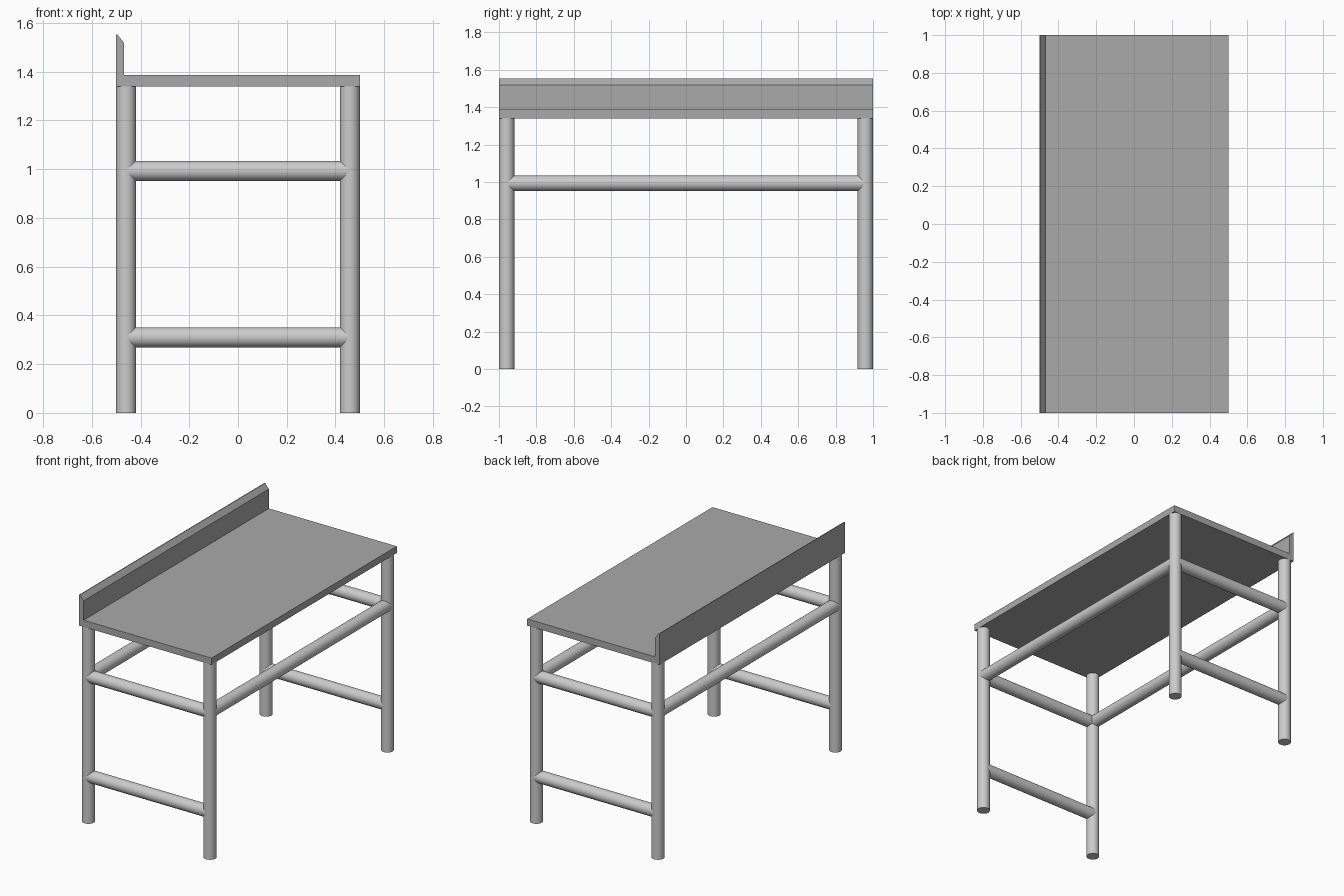
import bpy
import bmesh
from math import radians
from mathutils import Vector

if "Cube" in bpy.data.objects:
    bpy.data.objects.remove(bpy.data.objects["Cube"])

R = 0.041              # tube radius
LX, LY = 0.459, 0.959  # leg axis positions
TOP_Z = 1.34           # underside of worktop


def tube(name, a, b):
    """Smooth round tube from point a to point b."""
    a, b = Vector(a), Vector(b)
    d = b - a
    bpy.ops.mesh.primitive_cylinder_add(vertices=40, radius=R, depth=d.length,
                                        location=(a + b) / 2)
    ob = bpy.context.object
    ob.name = name
    ob.rotation_euler = d.to_track_quat('Z', 'Y').to_euler()
    bpy.ops.object.shade_smooth_by_angle(angle=radians(30))
    return ob


def extrude_y(name, profile, y0, y1):
    """Extrude an x/z profile along y."""
    bm = bmesh.new()
    face = bm.faces.new([bm.verts.new((x, y0, z)) for x, z in profile])
    ext = bmesh.ops.extrude_face_region(bm, geom=[face])
    verts = [v for v in ext['geom'] if isinstance(v, bmesh.types.BMVert)]
    bmesh.ops.translate(bm, verts=verts, vec=(0, y1 - y0, 0))
    bmesh.ops.recalc_face_normals(bm, faces=bm.faces)
    me = bpy.data.meshes.new(name)
    bm.to_mesh(me)
    bm.free()
    ob = bpy.data.objects.new(name, me)
    bpy.context.collection.objects.link(ob)
    return ob


# Worktop with upstand in one folded profile
worktop = extrude_y("worktop", [(-0.5, TOP_Z), (0.5, TOP_Z), (0.5, 1.386),
                                (-0.467, 1.386), (-0.467, 1.518),
                                (-0.495, 1.552), (-0.5, 1.552)], -1, 1)
grey = bpy.data.materials.new("dark_grey")
grey.diffuse_color = (0.4, 0.4, 0.4, 1)
grey.use_nodes = True
grey.node_tree.nodes["Principled BSDF"].inputs["Base Color"].default_value = grey.diffuse_color
worktop.data.materials.append(grey)

# Four legs
for sx, side in ((-1, "left"), (1, "right")):
    for sy, end in ((-1, "front"), (1, "back")):
        tube(f"{end}_{side}_leg", (sx * LX, sy * LY, 0), (sx * LX, sy * LY, TOP_Z))

# Short rails at both ends, upper and lower
for sy, end in ((-1, "front"), (1, "back")):
    for z, level in ((0.993, "upper"), (0.31, "lower")):
        tube(f"{end}_{level}_rail", (-LX, sy * LY, z), (LX, sy * LY, z))

# Long rails along both sides
for sx, side in ((-1, "left"), (1, "right")):
    tube(f"{side}_long_rail", (sx * LX, -LY, 0.993), (sx * LX, LY, 0.993))
